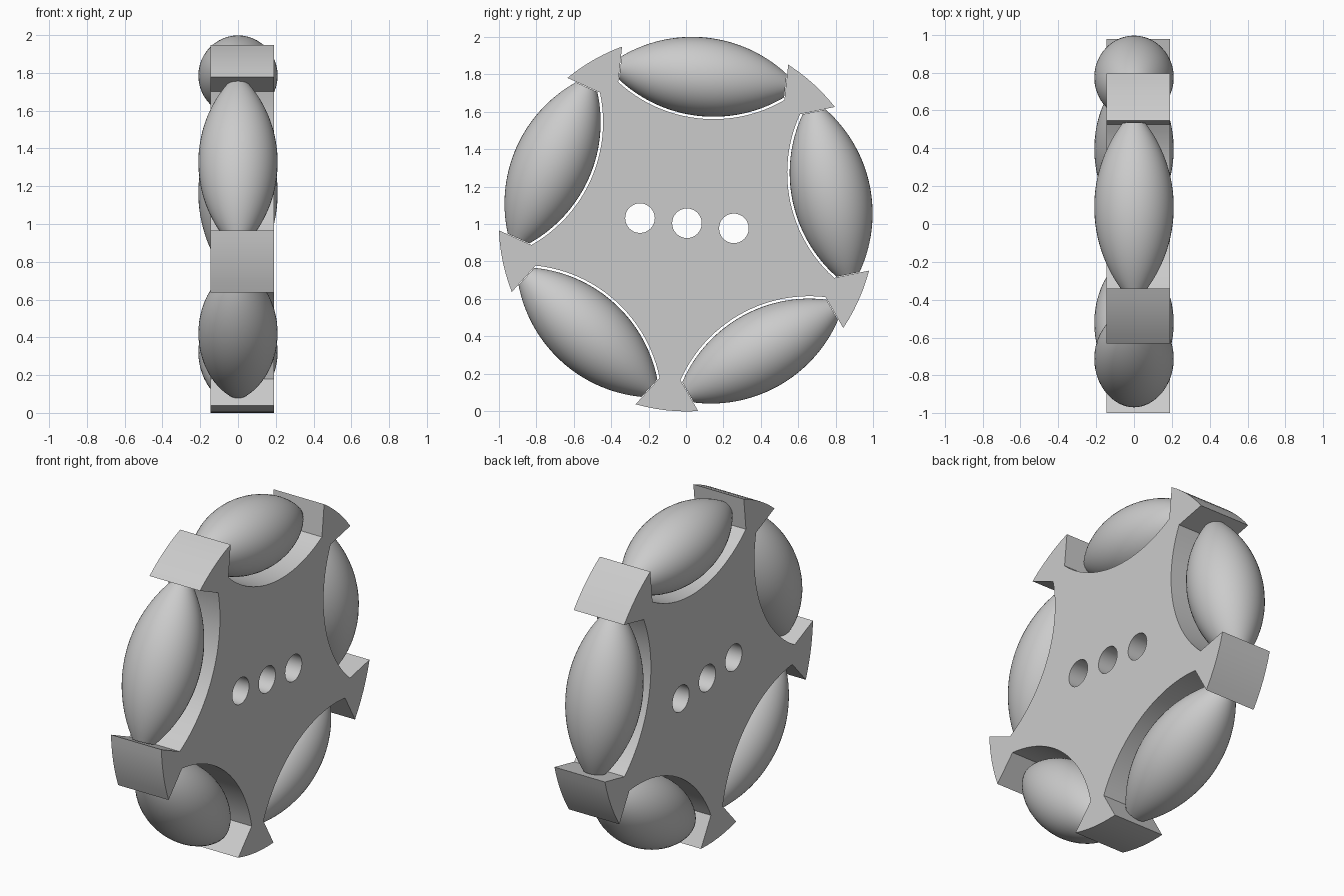
import bpy, bmesh
from math import sin, cos, pi, radians, sqrt, asin
from mathutils import Matrix, Vector

cube = bpy.data.objects.get("Cube")
if cube:
    bpy.data.objects.remove(cube, do_unlink=True)

CENTRE = Vector((0, 0.005, 1.004))
TILT = radians(-6.2)        # turn of the whole wheel about x
COUNT = 5
RIM = 1.004                 # outer radius of the spokes
AXLE = 0.786                # distance of roller axes from the hub
ROLLER_R, BULGE, HALF = 0.21, 0.74, 0.443
GAP, WALL = 0.013, 0.446    # clearance and half length of each slot

grey = bpy.data.materials.new("Light grey")
grey.use_nodes = True
colour = (0.6, 0.6, 0.6, 1)
grey.diffuse_color = colour
grey.node_tree.nodes["Principled BSDF"].inputs["Base Color"].default_value = colour


def make_object(name, bm):
    bmesh.ops.recalc_face_normals(bm, faces=bm.faces[:])
    mesh = bpy.data.meshes.new(name)
    bm.to_mesh(mesh)
    bm.free()
    mesh.materials.append(grey)
    ob = bpy.data.objects.new(name, mesh)
    bpy.context.collection.objects.link(ob)
    bpy.ops.object.select_all(action='DESELECT')
    ob.select_set(True)
    bpy.context.view_layer.objects.active = ob
    bpy.ops.object.shade_smooth_by_angle(angle=radians(30))
    return ob


def turned(t, h, angle):
    """Point t along the tangent and h outward, turned clockwise by angle."""
    return (t * cos(angle) + h * sin(angle), h * cos(angle) - t * sin(angle))


def add_loop(bm, points):
    verts = [bm.verts.new((0, y, z)) for y, z in points]
    for a, b in zip(verts, verts[1:] + verts[:1]):
        bm.edges.new((a, b))


# Wheel body: curved slots alternating with flared spokes
outline = []
slot_r = BULGE + GAP
slot_c = AXLE - ROLLER_R + BULGE
spread = asin(WALL / slot_r)
edge = asin(WALL / RIM)
for k in range(COUNT):
    turn = -TILT + k * 2 * pi / COUNT
    for i in range(25):
        a = -spread + 2 * spread * i / 24
        outline.append(turned(slot_r * sin(a), slot_c - slot_r * cos(a), turn))
    for i in range(7):
        a = edge + (2 * pi / COUNT - 2 * edge) * i / 6
        outline.append(turned(0, RIM, turn + a))

bm = bmesh.new()
add_loop(bm, outline)
for offset in (-0.252, 0, 0.252):
    y0, z0 = turned(offset, 0, -TILT)
    add_loop(bm, [(y0 + 0.079 * cos(i * pi / 16), z0 + 0.079 * sin(i * pi / 16))
                  for i in range(32)])
bmesh.ops.triangle_fill(bm, edges=bm.edges[:], use_beauty=True)
bmesh.ops.translate(bm, verts=bm.verts[:], vec=(-0.145, 0, 0))
res = bmesh.ops.extrude_face_region(bm, geom=bm.faces[:], use_keep_orig=True)
top = [v for v in res["geom"] if isinstance(v, bmesh.types.BMVert)]
bmesh.ops.translate(bm, verts=top, vec=(0.335, 0, 0))
make_object("wheel_body", bm).location = CENTRE

# Barrel rollers: an arc profile spun about each tangential axis
for k in range(COUNT):
    bm = bmesh.new()
    profile = []
    for i in range(33):
        t = -HALF + 2 * HALF * i / 32
        r = ROLLER_R - BULGE + sqrt(BULGE ** 2 - t ** 2)
        profile.append(bm.verts.new((0, t, r)))
    tips = [bm.verts.new((0, -HALF, 0))], [bm.verts.new((0, HALF, 0))]
    chain = tips[0] + profile + tips[1]
    edges = [bm.edges.new(pair) for pair in zip(chain, chain[1:])]
    bmesh.ops.spin(bm, geom=chain + edges, cent=(0, 0, 0), axis=(0, 1, 0),
                   angle=2 * pi, steps=48, use_merge=True)
    bmesh.ops.remove_doubles(bm, verts=bm.verts[:], dist=0.0001)
    bmesh.ops.translate(bm, verts=bm.verts[:], vec=(0, 0, AXLE))
    rot = Matrix.Rotation(TILT - k * 2 * pi / COUNT, 4, 'X')
    bmesh.ops.transform(bm, matrix=rot, verts=bm.verts[:])
    make_object(f"roller_{k + 1}", bm).location = CENTRE
